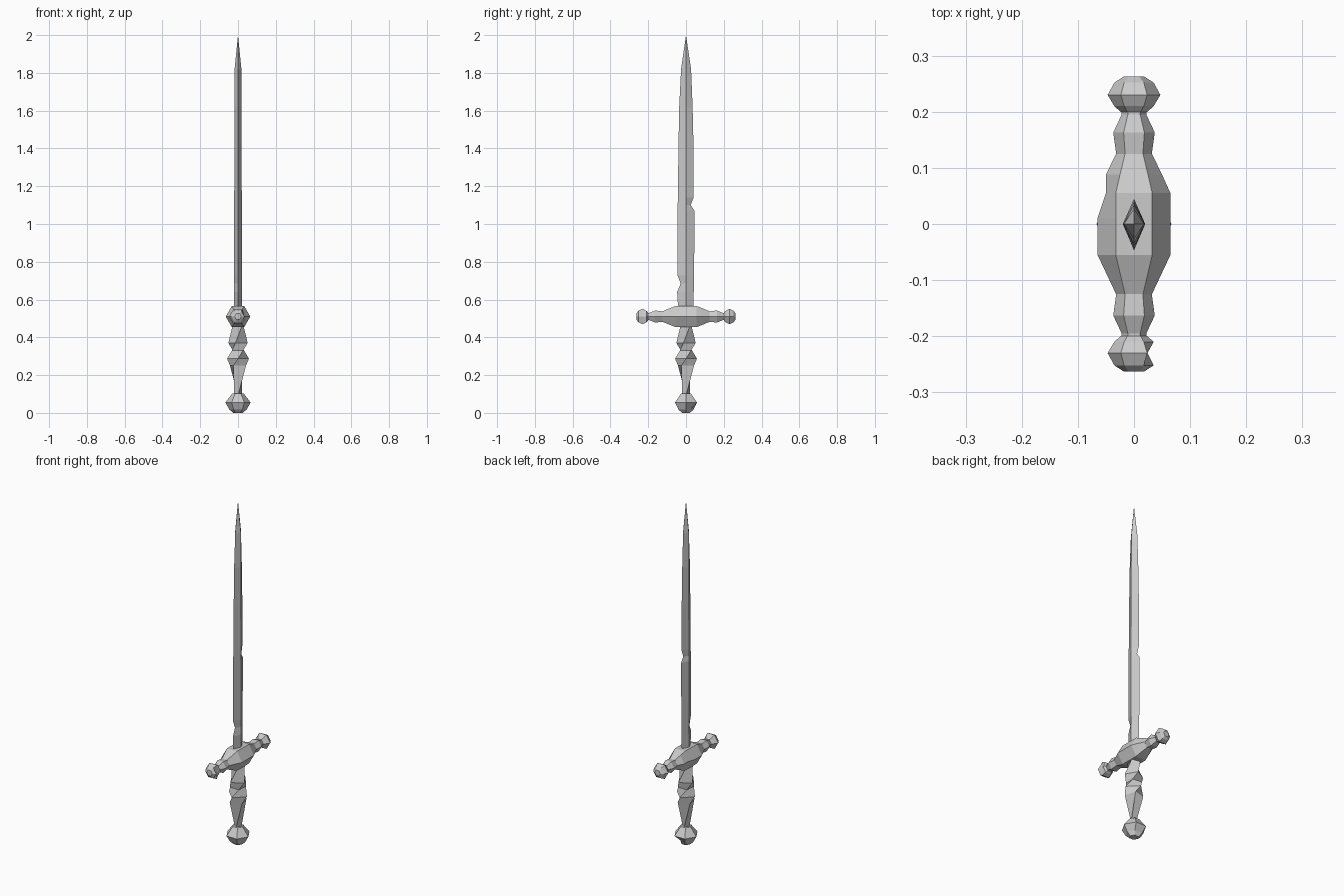
import bpy, bmesh
from math import sin, cos, radians, tau
from mathutils import Vector

if "Cube" in bpy.data.objects:
    bpy.data.objects.remove(bpy.data.objects["Cube"])


def skin(name, rings, dents=None):
    """Skin a stack of equal-length rings, capping both ends, with optional moved corners."""
    for (i, k), offset in (dents or {}).items():
        rings[i][k] = rings[i][k] + Vector(offset)
    bm = bmesh.new()
    vs = [[bm.verts.new(p) for p in ring] for ring in rings]
    n = len(vs[0])
    for a, b in zip(vs, vs[1:]):
        for k in range(n):
            bm.faces.new((a[k], a[(k + 1) % n], b[(k + 1) % n], b[k]))
    bm.faces.new(vs[0][::-1])
    bm.faces.new(vs[-1])
    bmesh.ops.remove_doubles(bm, verts=bm.verts, dist=0.0003)
    bmesh.ops.recalc_face_normals(bm, faces=bm.faces)
    mesh = bpy.data.meshes.new(name)
    bm.to_mesh(mesh)
    bm.free()
    obj = bpy.data.objects.new(name, mesh)
    bpy.context.collection.objects.link(obj)
    return obj


def z_ring(z, r, sides, turn=0):
    return [Vector((r * cos(tau * k / sides + radians(turn)),
                    r * sin(tau * k / sides + radians(turn)), z)) for k in range(sides)]


def y_ring(y, r, z=0.51):
    return [Vector((r * cos(tau * k / 6), y, z + r * sin(tau * k / 6))) for k in range(6)]


# blade: diamond section with a nick in each edge (z, left edge, right edge, half thickness)
blade = [(0.53, 0.040, 0.038, 0.02), (0.64, 0.047, 0.041, 0.02), (0.685, 0.028, 0.042, 0.02),
         (0.73, 0.046, 0.043, 0.02), (1.07, 0.045, 0.045, 0.02), (1.10, 0.044, 0.025, 0.02),
         (1.14, 0.043, 0.040, 0.02), (1.40, 0.040, 0.040, 0.019), (1.62, 0.036, 0.035, 0.019),
         (1.82, 0.026, 0.027, 0.018), (2.0, 0.0001, 0.0001, 0.0001)]
skin("blade", [[Vector((t, 0, z)), Vector((0, b, z)), Vector((-t, 0, z)), Vector((0, -a, z))]
               for z, a, b, t in blade])

# crossguard: six-sided turned bar, central block chipped on one corner
block = [(-0.125, 0.032), (-0.055, 0.065), (0.01, 0.065), (0.055, 0.065),
         (0.088, 0.05), (0.125, 0.032)]
skin("guard_block", [y_ring(y, r) for y, r in block], {(3, 3): (0.015, 0, 0)})

# guard arms and end knobs, mirrored on y
arm = [(0.12, 0.031), (0.163, 0.037), (0.195, 0.022), (0.202, 0.022)]
knob = [(0.20, 0.024), (0.21, 0.035), (0.23, 0.047), (0.252, 0.035), (0.263, 0.018)]
for side, label in ((1, "back"), (-1, "front")):
    skin("guard_arm_" + label, [y_ring(side * y, r) for y, r in arm])
    chip = {(2, 0): (-0.023, 0, 0)} if side < 0 else None
    skin("guard_knob_" + label, [y_ring(side * y, r) for y, r in knob], chip)

# grip: square section twisting as it swells and narrows (z, radius, turn)
grip = [(0.09, 0.02, 0), (0.25, 0.049, 60), (0.287, 0.058, 90),
        (0.33, 0.042, 130), (0.37, 0.053, 165), (0.46, 0.036, 215)]
skin("grip", [z_ring(z, r, 4, turn) for z, r, turn in grip])

# pommel: six-sided, chipped low on one side
pommel = [(0.0, 0.025), (0.018, 0.046), (0.055, 0.067), (0.103, 0.03)]
skin("pommel", [z_ring(z, r, 6) for z, r in pommel], {(1, 1): (-0.005, -0.012, 0.006)})
